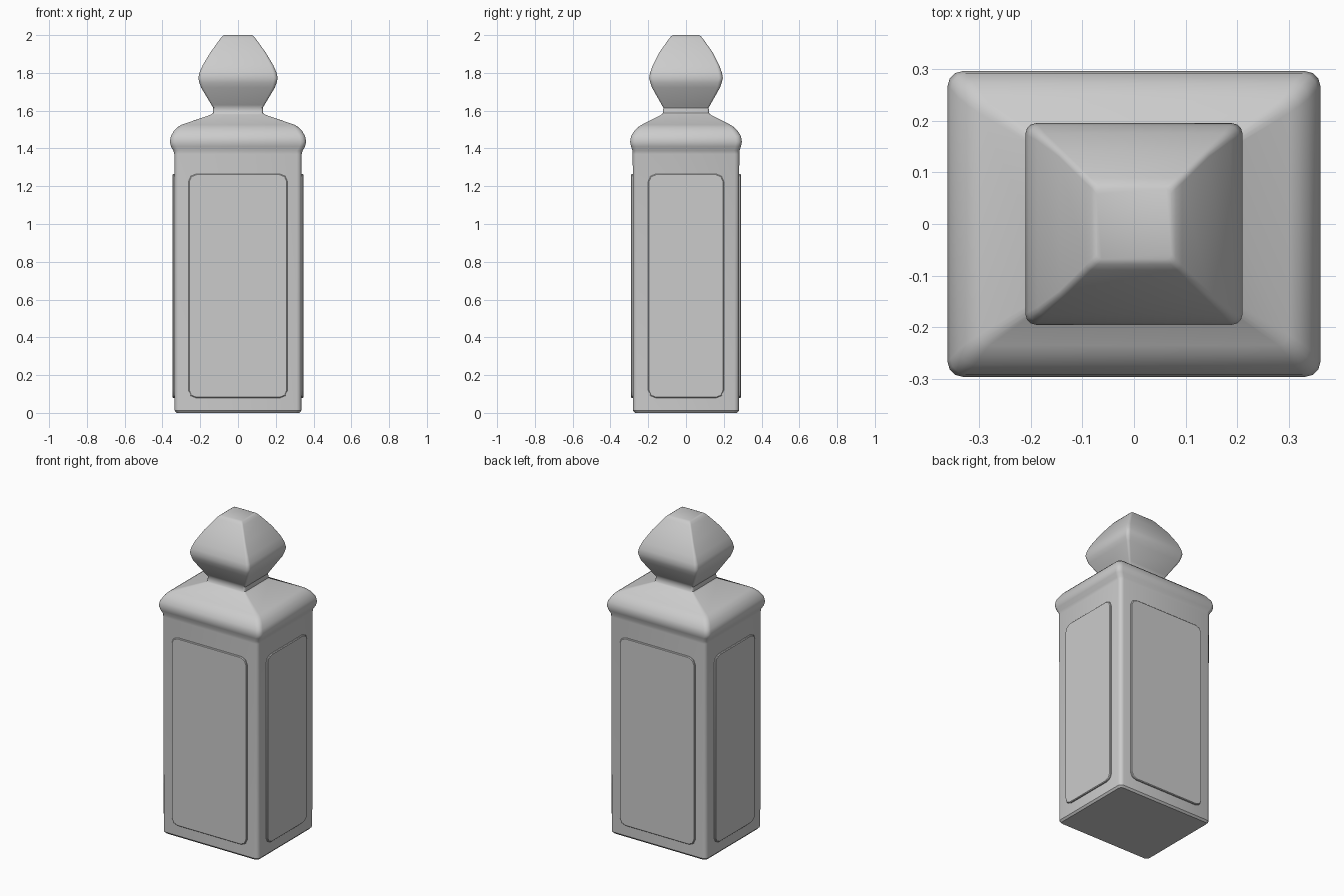
import bpy, bmesh
from math import pi, sin, cos, radians
from mathutils import Matrix

if "Cube" in bpy.data.objects:
    bpy.data.objects.remove(bpy.data.objects["Cube"])


def ring(hx, hy, r, z, seg):
    """Rounded rectangle outline at height z."""
    pts = []
    for i, (sx, sy) in enumerate([(1, 1), (-1, 1), (-1, -1), (1, -1)]):
        for k in range(seg + 1):
            a = pi / 2 * (i + k / seg)
            pts.append((sx * (hx - r) + r * cos(a), sy * (hy - r) + r * sin(a), z))
    return pts


def loft(name, profile, seg=3, matrix=Matrix(), angle=35):
    """Closed solid through (half x, half y, corner radius, z) sections."""
    bm = bmesh.new()
    rings = [[bm.verts.new(p) for p in ring(hx, hy, r, z, seg)] for hx, hy, r, z in profile]
    n = len(rings[0])
    for a, b in zip(rings, rings[1:]):
        for i in range(n):
            j = (i + 1) % n
            bm.faces.new((a[i], a[j], b[j], b[i]))
    bm.faces.new(rings[0][::-1])
    bm.faces.new(rings[-1])
    bm.transform(matrix)
    bmesh.ops.recalc_face_normals(bm, faces=bm.faces)
    mesh = bpy.data.meshes.new(name)
    bm.to_mesh(mesh)
    bm.free()
    ob = bpy.data.objects.new(name, mesh)
    bpy.context.collection.objects.link(ob)
    bpy.ops.object.select_all(action='DESELECT')
    ob.select_set(True)
    bpy.context.view_layer.objects.active = ob
    bpy.ops.object.shade_smooth_by_angle(angle=radians(angle))
    return ob


# Post: shaft, rounded cap moulding, sloped roof, neck and faceted finial
loft("post", [
    (0.325, 0.27, 0.02, 0.0),
    (0.335, 0.28, 0.025, 0.012),
    (0.337, 0.282, 0.025, 1.37),
    (0.342, 0.283, 0.03, 1.388),
    (0.355, 0.291, 0.03, 1.41),
    (0.361, 0.296, 0.03, 1.435),
    (0.355, 0.291, 0.03, 1.465),
    (0.338, 0.272, 0.03, 1.495),
    (0.320, 0.253, 0.025, 1.513),
    (0.300, 0.235, 0.02, 1.525),
    (0.140, 0.128, 0.01, 1.58),
    (0.133, 0.122, 0.01, 1.588),
    (0.131, 0.12, 0.01, 1.615),
    (0.140, 0.128, 0.01, 1.63),
    (0.195, 0.180, 0.015, 1.722),
    (0.205, 0.189, 0.02, 1.748),
    (0.210, 0.195, 0.02, 1.772),
    (0.204, 0.190, 0.02, 1.802),
    (0.187, 0.176, 0.015, 1.84),
    (0.145, 0.140, 0.01, 1.91),
    (0.093, 0.089, 0.01, 1.982),
    (0.081, 0.078, 0.01, 1.995),
    (0.072, 0.068, 0.01, 2.0),
])

# Thin raised panels with clipped corners on all four sides
for name, turn, half_w, face in [("front_panel", 0, 0.262, 0.28), ("right_panel", 90, 0.2, 0.335),
                                 ("back_panel", 180, 0.262, 0.28), ("left_panel", 270, 0.2, 0.335)]:
    place = (Matrix.Rotation(radians(turn), 4, 'Z')
             @ Matrix.Translation((0, -face, 0.672))
             @ Matrix.Rotation(pi / 2, 4, 'X'))
    loft(name, [
        (half_w, 0.593, 0.04, -0.02),
        (half_w, 0.593, 0.04, 0.007),
        (half_w - 0.004, 0.589, 0.038, 0.011),
    ], seg=2, matrix=place)
